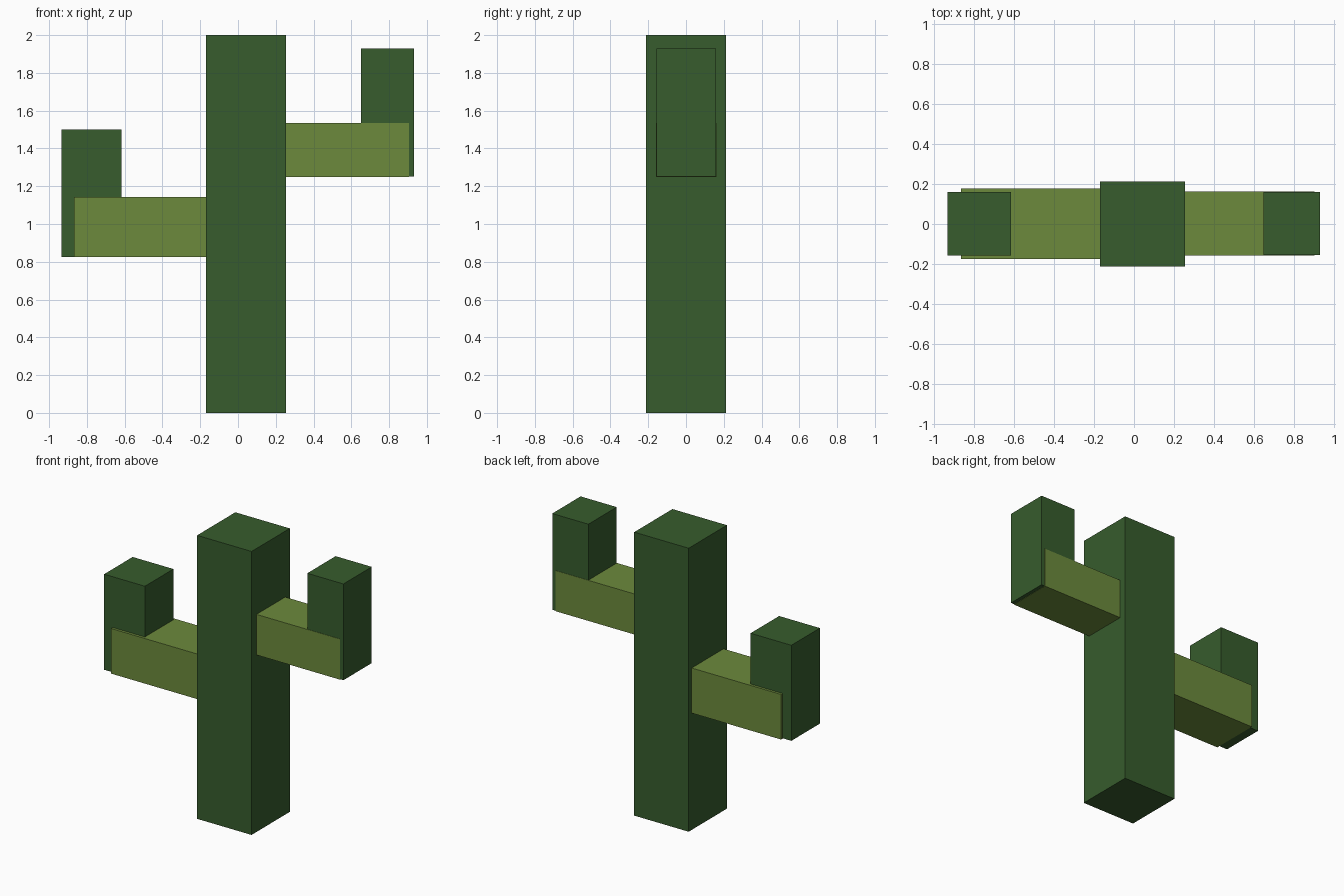
import bpy
import bmesh
from mathutils import Vector

if "Cube" in bpy.data.objects:
    bpy.data.objects.remove(bpy.data.objects["Cube"])


def material(name, rgb):
    m = bpy.data.materials.new(name)
    m.diffuse_color = (*rgb, 1.0)
    m.use_nodes = True
    m.node_tree.nodes["Principled BSDF"].inputs["Base Color"].default_value = m.diffuse_color
    return m


dark_green = material("dark_green", (0.038, 0.107, 0.026))
olive_green = material("olive_green", (0.150, 0.254, 0.045))


def box(name, x, y, z, mat):
    """Axis-aligned block from (min, max) pairs."""
    bm = bmesh.new()
    bmesh.ops.create_cube(bm, size=1)
    lo, hi = Vector((x[0], y[0], z[0])), Vector((x[1], y[1], z[1]))
    bmesh.ops.scale(bm, vec=hi - lo, verts=bm.verts)
    bmesh.ops.translate(bm, vec=(lo + hi) / 2, verts=bm.verts)
    mesh = bpy.data.meshes.new(name)
    bm.to_mesh(mesh)
    bm.free()
    mesh.materials.append(mat)
    bpy.context.collection.objects.link(bpy.data.objects.new(name, mesh))


# Trunk
box("trunk", (-0.17, 0.255), (-0.213, 0.213), (0, 2), dark_green)

# Left branch: wide arm and its upright tip
box("left_arm", (-0.867, -0.165), (-0.176, 0.179), (0.824, 1.142), olive_green)
box("left_upright", (-0.935, -0.617), (-0.157, 0.161), (0.826, 1.50), dark_green)

# Right branch: arm sits a hair proud of the upright where they share faces
box("right_arm", (0.25, 0.905), (-0.158, 0.162), (1.249, 1.535), olive_green)
box("right_upright", (0.65, 0.932), (-0.156, 0.160), (1.251, 1.93), dark_green)
